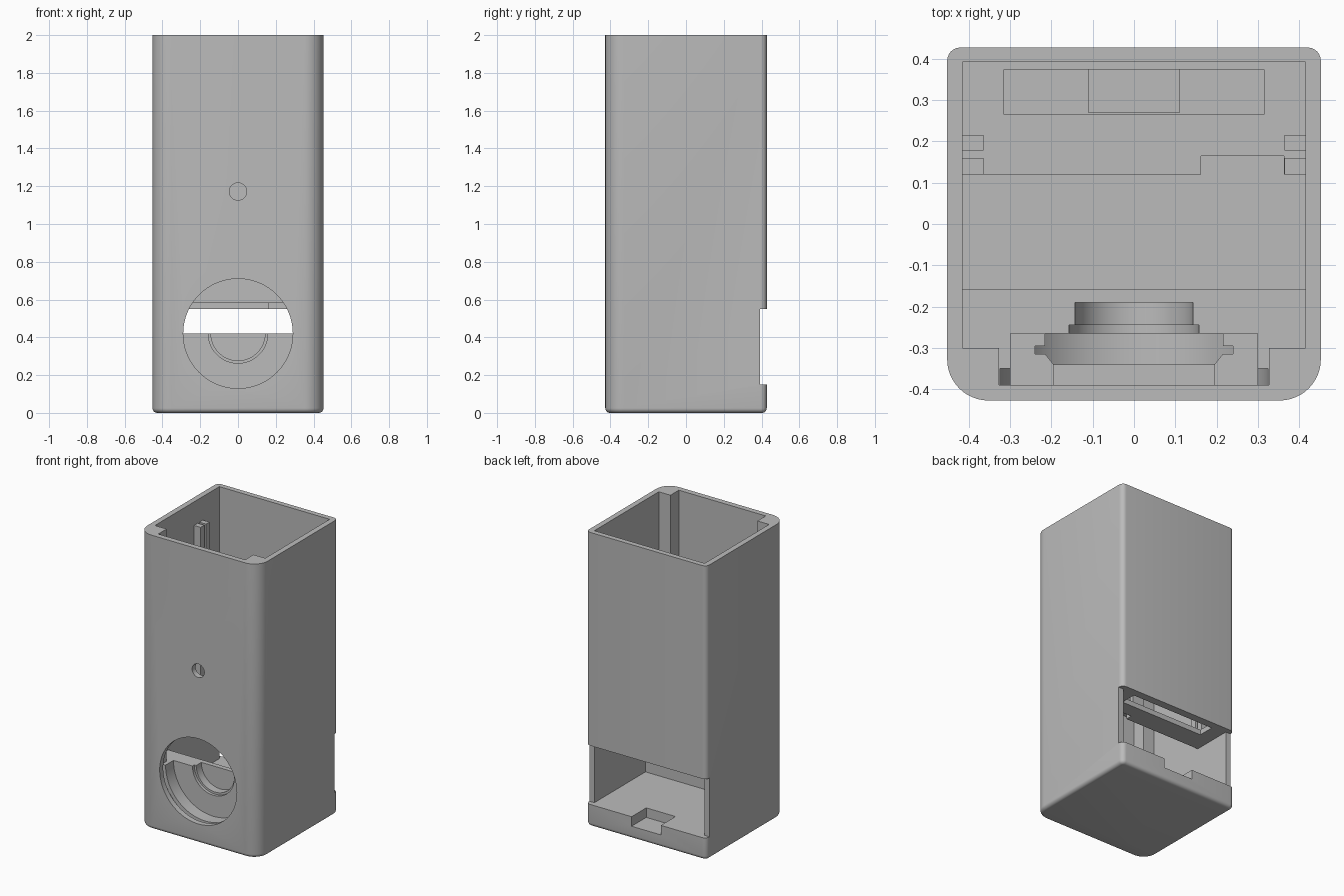
import bpy, bmesh, math
from mathutils import Matrix

old = bpy.data.objects.get("Cube")
if old:
    bpy.data.objects.remove(old, do_unlink=True)

grey = bpy.data.materials.new("plain grey")
grey.use_nodes = True
COLOUR = (0.5, 0.5, 0.5, 1)
grey.diffuse_color = COLOUR
grey.node_tree.nodes["Principled BSDF"].inputs["Base Color"].default_value = COLOUR


def finish(name, bm):
    bmesh.ops.recalc_face_normals(bm, faces=bm.faces)
    mesh = bpy.data.meshes.new(name)
    bm.to_mesh(mesh)
    bm.free()
    mesh.materials.append(grey)
    obj = bpy.data.objects.new(name, mesh)
    bpy.context.collection.objects.link(obj)
    return obj


def box_mesh(x, y, z):
    bm = bmesh.new()
    bmesh.ops.create_cube(bm, size=1)
    for v in bm.verts:
        v.co = [r[0] if c < 0 else r[1] for c, r in zip(v.co, (x, y, z))]
    return bm


def box(name, x, y, z):
    return finish(name, box_mesh(x, y, z))


def prism(name, outline, z0, z1):
    bm = bmesh.new()
    face = bm.faces.new([bm.verts.new((x, y, z0)) for x, y in outline])
    new = bmesh.ops.extrude_face_region(bm, geom=[face])["geom"]
    tops = [g for g in new if isinstance(g, bmesh.types.BMVert)]
    bmesh.ops.translate(bm, verts=tops, vec=(0, 0, z1 - z0))
    return finish(name, bm)


def turned(name, steps, z, sides=96):
    """Solid turned around a front-to-back axis; steps are (radius, y)."""
    bm = bmesh.new()
    rings = []
    for r, y in steps:
        rings.append([bm.verts.new((r * math.cos(a), y, z + r * math.sin(a)))
                      for a in (math.tau * i / sides for i in range(sides))])
    for a, b in zip(rings, rings[1:]):
        for i in range(sides):
            j = (i + 1) % sides
            bm.faces.new((a[i], a[j], b[j], b[i]))
    bm.faces.new(rings[0])
    bm.faces.new(rings[-1])
    return finish(name, bm)


def cut(obj, cutter):
    cutter.hide_render = True
    mod = obj.modifiers.new("cut", "BOOLEAN")
    mod.operation = "DIFFERENCE"
    mod.solver = "EXACT"
    mod.object = cutter
    bpy.context.view_layer.objects.active = obj
    bpy.ops.object.modifier_apply(modifier=mod.name)
    bpy.data.objects.remove(cutter, do_unlink=True)


W, D, H = 0.4525, 0.4275, 2.0   # half width, half depth, height
IN, BACK, FRONT = 0.415, 0.392, -0.39   # cavity limits
FLOOR, LEDGE, SILL = 0.15, 0.42, 0.55

# Outer housing: big front radii, small back radii, rounded base
bm = box_mesh((-W, W), (-D, D), (0, H))
for side, radius, segs in ((-1, 0.1, 12), (1, 0.032, 6)):
    edges = [e for e in bm.edges
             if all(v.co.y * side > D - 1e-4 for v in e.verts)
             and abs(e.verts[0].co.z - e.verts[1].co.z) > 1]
    bmesh.ops.bevel(bm, geom=edges, offset=radius, segments=segs,
                    profile=0.5, affect="EDGES")
base = [e for e in bm.edges if all(v.co.z < 1e-4 for v in e.verts)]
bmesh.ops.bevel(bm, geom=base, offset=0.025, segments=5, profile=0.5, affect="EDGES")
housing = finish("housing", bm)

# Cavity with solid front corner columns, open at the top
half = [(0.327, FRONT), (0.327, -0.3), (IN, -0.3), (IN, BACK)]
outline = half + [(-x, y) for x, y in reversed(half)]
cut(housing, prism("upper_cavity", outline, LEDGE, H + 0.1))

# Lower chamber behind the sensor block, back opening and cable recess
cut(housing, box("lower_cavity", (-IN, IN), (-0.157, BACK), (FLOOR, 0.6)))
cut(housing, box("back_opening", (-0.6, 0.6), (BACK, 0.6), (FLOOR, SILL)))
cut(housing, box("cable_recess", (-0.11, 0.11), (0.27, 0.6), (0.085, 0.3)))

# Stepped round seat in the front block, and small round hole above
seat = [(0.29, -0.6), (0.29, FRONT), (0.325, FRONT), (0.325, -0.35),
        (0.3, -0.35), (0.3, -0.265), (0.157, -0.265), (0.157, -0.245),
        (0.143, -0.245), (0.143, -0.19)]
cut(housing, turned("seat_cutter", seat, LEDGE))
cut(housing, turned("hole_cutter", [(0.046, -0.6), (0.046, -0.36)], 1.172, 48))

# Shelf above the back opening, with slot and front notch
shelf = box("shelf", (-IN, IN), (0.12, BACK), (SILL, 0.585))
cut(shelf, box("slot_cutter", (-0.315, 0.315), (0.265, 0.374), (0.4, 0.8)))
cut(shelf, box("notch_cutter", (0.162, 0.363), (0, 0.165), (0.4, 0.8)))

# Board guide rails and slotted holder arms, mirrored left and right
for s, side in ((1, "left"), (-1, "right")):
    xs = sorted((s * 0.365, s * IN))
    box(side + "_front_rail", xs, (0.12, 0.16), (0.585, 1.84))
    box(side + "_back_rail", xs, (0.178, 0.215), (0.585, 1.84))
    arm = [(0.3, FRONT), (0.3, -0.265), (0.215, -0.265), (0.215, -0.295),
           (0.24, -0.295), (0.24, -0.315), (0.215, -0.315), (0.195, -0.34),
           (0.195, FRONT)]
    prism(side + "_holder_arm", [(s * x, y) for x, y in arm], 0.95, 1.4)
box("holder_stop", (-0.195, 0.195), (FRONT, -0.34), (0.95, 1.0))

# Smooth rounded surfaces, keep sharp edges
bpy.ops.object.select_all(action="DESELECT")
housing.select_set(True)
bpy.context.view_layer.objects.active = housing
bpy.ops.object.shade_smooth_by_angle(angle=math.radians(30))
